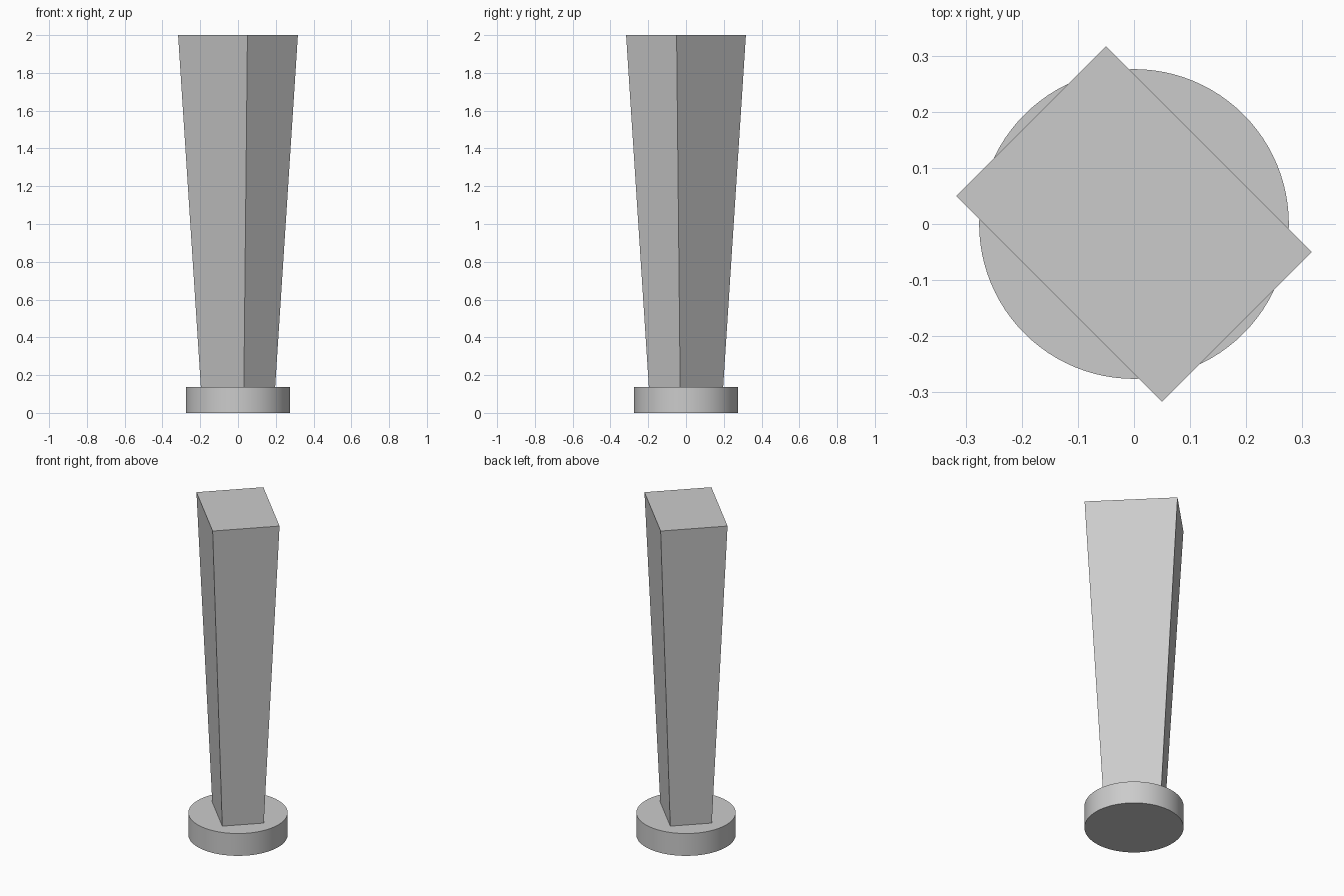
import bpy
import bmesh
from math import radians
from mathutils import Matrix

default = bpy.data.objects.get("Cube")
if default:
    bpy.data.objects.remove(default, do_unlink=True)

BASE_RADIUS, BASE_HEIGHT, TOTAL_HEIGHT = 0.276, 0.137, 2.0
POST_LENGTH, POST_WIDTH, FOOT_SCALE = 0.519, 0.378, 0.62

grey = bpy.data.materials.new("light grey")
grey.use_nodes = True
colour = (0.6, 0.6, 0.6, 1.0)
grey.diffuse_color = colour
grey.node_tree.nodes["Principled BSDF"].inputs["Base Color"].default_value = colour


def add_object(name, bm):
    mesh = bpy.data.meshes.new(name)
    bm.to_mesh(mesh)
    bm.free()
    mesh.materials.append(grey)
    obj = bpy.data.objects.new(name, mesh)
    bpy.context.collection.objects.link(obj)
    return obj


# Round base disc
bm = bmesh.new()
bmesh.ops.create_cone(bm, cap_ends=True, segments=96, radius1=BASE_RADIUS,
                      radius2=BASE_RADIUS, depth=BASE_HEIGHT,
                      matrix=Matrix.Translation((0, 0, BASE_HEIGHT / 2)))
base = add_object("round_base", bm)
bpy.ops.object.select_all(action='DESELECT')
base.select_set(True)
bpy.context.view_layer.objects.active = base
bpy.ops.object.shade_smooth_by_angle(angle=radians(30))

# Rectangular post, flaring upward and turned diagonally
bm = bmesh.new()
bmesh.ops.create_cube(bm, size=1)
for v in bm.verts:
    top = v.co.z > 0
    scale = 1 if top else FOOT_SCALE
    v.co.x *= POST_LENGTH * scale
    v.co.y *= POST_WIDTH * scale
    v.co.z = TOTAL_HEIGHT if top else BASE_HEIGHT
bm.transform(Matrix.Rotation(radians(-45), 4, 'Z'))
add_object("tapered_post", bm)
